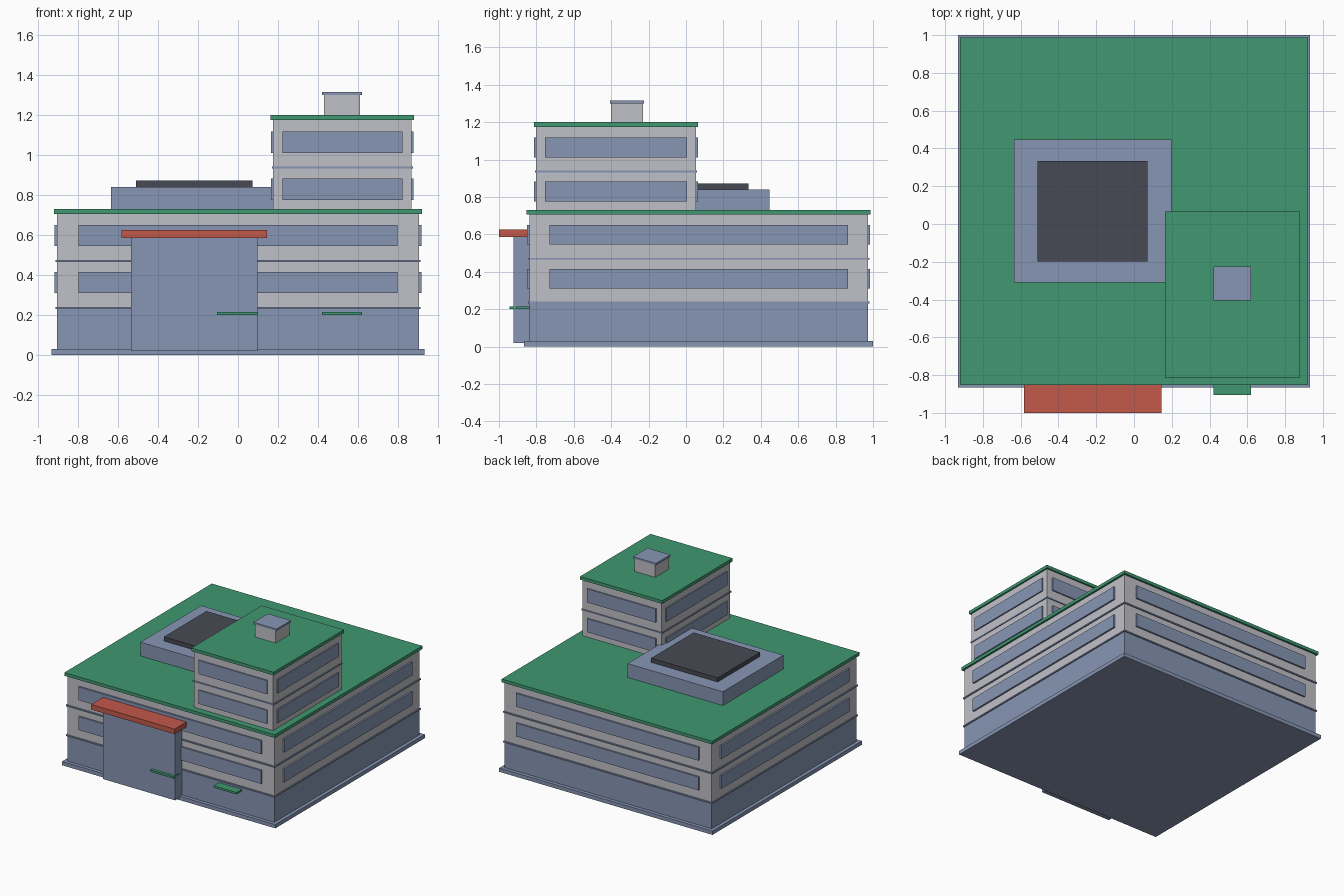
import bpy
import bmesh
from mathutils import Vector

cube = bpy.data.objects.get("Cube")
if cube:
    bpy.data.objects.remove(cube, do_unlink=True)


def material(name, rgb):
    m = bpy.data.materials.new(name)
    m.use_nodes = True
    m.diffuse_color = (*rgb, 1)
    m.node_tree.nodes["Principled BSDF"].inputs["Base Color"].default_value = (*rgb, 1)
    return m


BLUE = material("slate_blue", (0.242, 0.305, 0.456))
GREEN = material("roof_green", (0.052, 0.314, 0.165))
GREY = material("wall_grey", (0.53, 0.53, 0.58))
RED = material("canopy_red", (0.54, 0.1, 0.068))
DARK = material("charcoal", (0.061, 0.068, 0.088))


def box(name, x, y, z, mat):
    """Box spanning the given (low, high) ranges."""
    bm = bmesh.new()
    bmesh.ops.create_cube(bm, size=1)
    low, high = (Vector(p) for p in zip(x, y, z))
    for v in bm.verts:
        v.co = (low + high) / 2 + v.co * (high - low)
    mesh = bpy.data.meshes.new(name)
    bm.to_mesh(mesh)
    bm.free()
    mesh.materials.append(mat)
    obj = bpy.data.objects.new(name, mesh)
    bpy.context.collection.objects.link(obj)
    return obj


def grow(span, d):
    return span[0] - d, span[1] + d


def window_ring(name, x, y, z, inset, depth):
    """One long window box on each of the four walls."""
    for side, wall, sign in (("right", x[0], -1), ("left", x[1], 1)):
        span = sorted((wall - sign * 0.01, wall + sign * depth))
        box(f"{name}_{side}", span, grow(y, -inset), z, BLUE)
    for side, wall, sign in (("front", y[0], -1), ("back", y[1], 1)):
        span = sorted((wall - sign * 0.01, wall + sign * depth))
        box(f"{name}_{side}", grow(x, -inset), span, z, BLUE)


# Main block: plinth, ground floor, upper floors and roof
mx, my = (-0.905, 0.905), (-0.838, 0.972)
box("plinth", (-0.932, 0.932), (-0.865, 1.0), (0, 0.03), BLUE)
box("ground_floor", mx, my, (0.03, 0.235), BLUE)
box("upper_floors", mx, my, (0.235, 0.706), GREY)
box("main_roof", grow(mx, 0.015), grow(my, 0.015), (0.706, 0.731), GREEN)
for i, z in enumerate((0.235, 0.47)):
    box(f"main_band_{i}", grow(mx, 0.008), grow(my, 0.008), (z - 0.005, z + 0.005), BLUE)
for i, z in enumerate((0.31, 0.545)):
    window_ring(f"main_window_{i}", mx, my, (z, z + 0.105), 0.107, 0.013)

# Tower
tx, ty = (0.175, 0.868), (-0.802, 0.053)
box("tower", tx, ty, (0.731, 1.175), GREY)
box("tower_roof", grow(tx, 0.012), grow(ty, 0.012), (1.175, 1.2), GREEN)
box("tower_band", grow(tx, 0.006), grow(ty, 0.006), (0.932, 0.942), BLUE)
for i, z in enumerate((0.775, 1.01)):
    window_ring(f"tower_window_{i}", tx, ty, (z, z + 0.107), 0.047, 0.01)
box("roof_vent", (0.43, 0.61), (-0.4, -0.23), (1.2, 1.3), GREY)
box("roof_vent_cap", (0.42, 0.62), (-0.405, -0.225), (1.3, 1.315), BLUE)

# Low rooftop housing with dark panel
box("roof_housing", (-0.635, 0.198), (-0.31, 0.447), (0.731, 0.84), BLUE)
box("roof_panel", (-0.51, 0.072), (-0.198, 0.333), (0.84, 0.873), DARK)

# Entrance block, canopy and small ledges
box("entrance", (-0.535, 0.097), (-0.923, -0.83), (0.02, 0.585), BLUE)
box("canopy", (-0.583, 0.146), (-1.0, -0.83), (0.585, 0.625), RED)
box("entrance_ledge", (-0.105, 0.1), (-0.945, -0.865), (0.2, 0.215), GREEN)
box("front_ledge", (0.42, 0.62), (-0.905, -0.83), (0.2, 0.215), GREEN)
